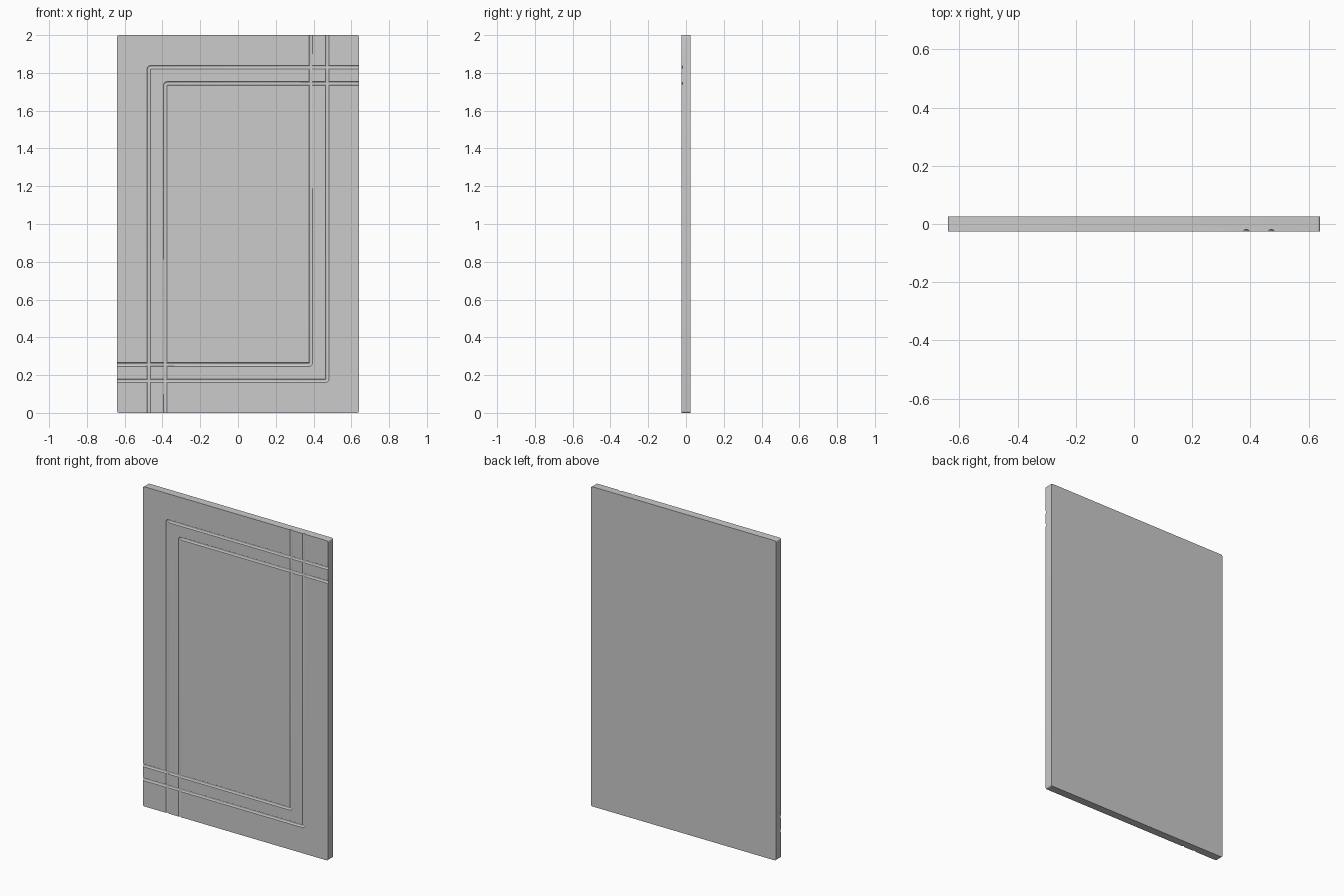
import bpy, bmesh, math

if "Cube" in bpy.data.objects:
    bpy.data.objects.remove(bpy.data.objects["Cube"])

W, T, H = 0.64, 0.025, 2.0      # half width, half thickness, height
GW, GD = 0.0095, 0.006          # groove half width and depth
BEND = 0.0105                   # groove centreline corner radius


def new_object(name, bm):
    bmesh.ops.recalc_face_normals(bm, faces=bm.faces)
    mesh = bpy.data.meshes.new(name)
    bm.to_mesh(mesh)
    bm.free()
    obj = bpy.data.objects.new(name, mesh)
    bpy.context.collection.objects.link(obj)
    return obj


def make_panel():
    bm = bmesh.new()
    bmesh.ops.create_cube(bm, size=1)
    for v in bm.verts:
        v.co = (v.co.x * 2 * W, v.co.y * 2 * T, (v.co.z + 0.5) * H)
    # rounded corners in the front outline
    edges = [e for e in bm.edges if abs(e.verts[0].co.y - e.verts[1].co.y) > 0.01]
    bmesh.ops.bevel(bm, geom=edges, offset=0.01, segments=4, profile=0.5, affect='EDGES')
    return new_object("door_panel", bm)


def make_groove_cutter(name, x, z, flip):
    # L path: up from the bottom edge, round the corner, out to the right edge
    path = [(x, -0.05, -1, 0)]
    for i in range(6):
        a = math.pi - i * math.pi / 10
        c, s = math.cos(a), math.sin(a)
        path.append((x + BEND + BEND * c, z - BEND + BEND * s, c, s))
    path.append((W + 0.05, z, 0, 1))
    bm = bmesh.new()
    rings = []
    for px, pz, nx, nz in path:
        ring = []
        for k in range(16):
            t = 2 * math.pi * k / 16
            off, y = GW * math.cos(t), -T + GD * math.sin(t)
            vx, vz = px + nx * off, pz + nz * off
            if flip:
                vx, vz = -vx, H - vz
            ring.append(bm.verts.new((vx, y, vz)))
        rings.append(ring)
    for a, b in zip(rings, rings[1:]):
        for k in range(16):
            bm.faces.new((a[k], a[(k + 1) % 16], b[(k + 1) % 16], b[k]))
    bm.faces.new(rings[0])
    bm.faces.new(rings[-1])
    return new_object(name, bm)


panel = make_panel()

# two L-shaped grooves, repeated with a half turn about the panel centre
cutters = []
for label, x, z in (("outer", -0.472, 1.83), ("inner", -0.386, 1.744)):
    for flip in (False, True):
        cutter = make_groove_cutter(f"{label}_groove_cutter", x, z, flip)
        cutter.hide_render = True
        mod = panel.modifiers.new("groove", 'BOOLEAN')
        mod.operation, mod.solver, mod.object = 'DIFFERENCE', 'EXACT', cutter
        cutters.append(cutter)

# apply the cuts and remove the cutters
bpy.context.view_layer.objects.active = panel
panel.select_set(True)
for mod in list(panel.modifiers):
    bpy.ops.object.modifier_apply(modifier=mod.name)
for cutter in cutters:
    bpy.data.objects.remove(cutter)
bpy.ops.object.shade_smooth_by_angle(angle=math.radians(30))
